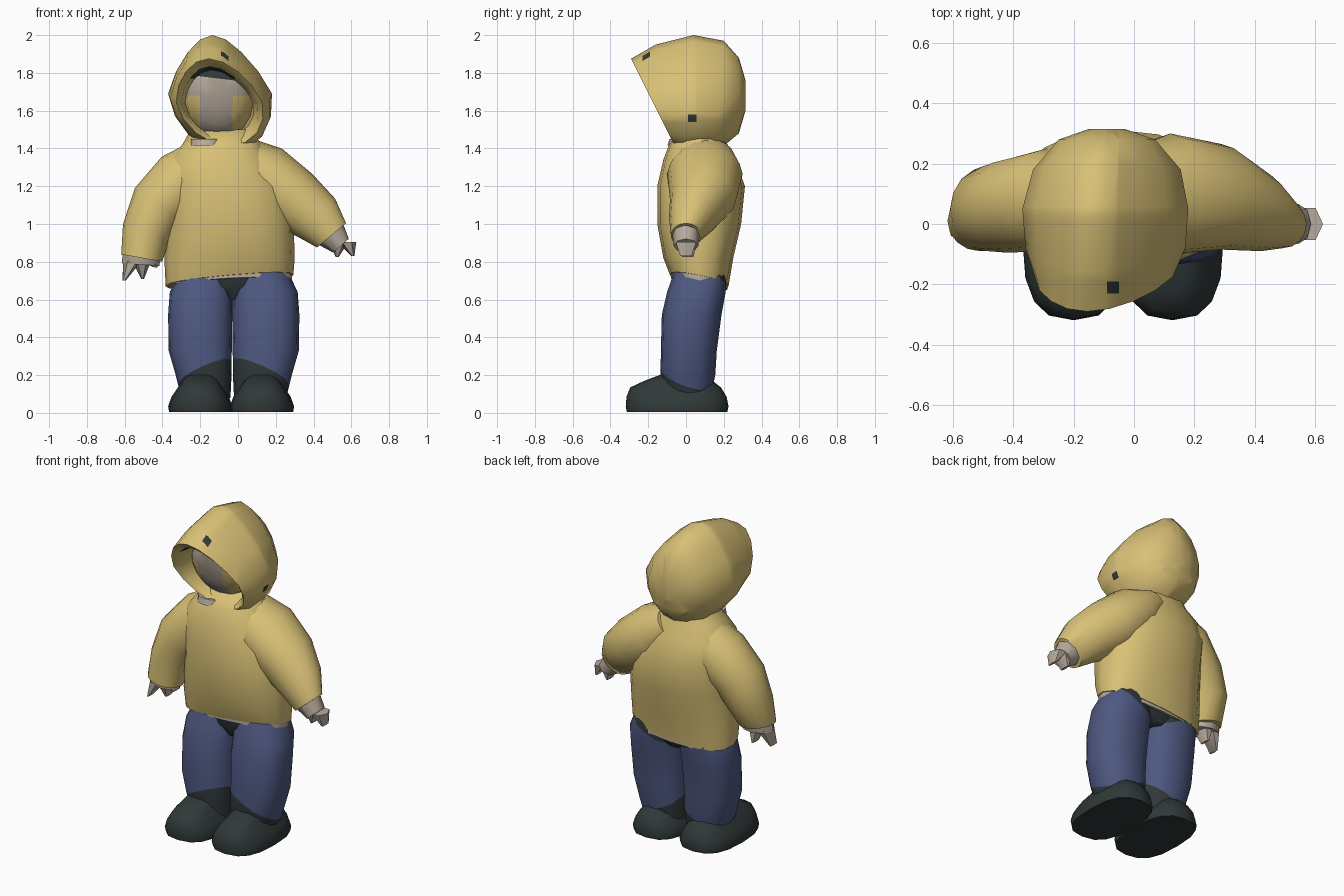
import bpy, bmesh
from math import sin, cos, pi, radians, copysign
from mathutils import Vector

old = bpy.data.objects.get("Cube")
if old:
    bpy.data.objects.remove(old, do_unlink=True)


def material(name, rgb):
    m = bpy.data.materials.new(name)
    m.use_nodes = True
    color = (*rgb, 1)
    m.diffuse_color = color
    m.node_tree.nodes["Principled BSDF"].inputs["Base Color"].default_value = color
    return m


yellow = material("yellow cloth", (0.69, 0.53, 0.18))
blue = material("blue denim", (0.077, 0.098, 0.22))
dark = material("dark leather", (0.03, 0.04, 0.04))
skin = material("pale skin", (0.48, 0.41, 0.34))


def ring(center, u, v, n=16, power=1.0, pinch=0.0):
    """Closed section; pinch narrows the side towards v."""
    out = []
    for i in range(n):
        a = 2 * pi * i / n
        c, s = (copysign(abs(t) ** power, t) for t in (cos(a), sin(a)))
        out.append(Vector(center) + Vector(u) * c * (1 - pinch * max(s, 0)) + Vector(v) * s)
    return out


def loft(name, rings, mats, paint=None, cuts=(), cap_end=True):
    """Skin the rings, cap the ends, score colour borders, then paint."""
    bm = bmesh.new()
    loops = [[bm.verts.new(p) for p in r] for r in rings]
    n = len(loops[0])
    for a, b in zip(loops, loops[1:]):
        for i in range(n):
            j = (i + 1) % n
            bm.faces.new((a[i], a[j], b[j], b[i]))
    bm.faces.new(loops[0])
    if cap_end:
        bm.faces.new(loops[-1])
    for point, normal in cuts:
        bmesh.ops.bisect_plane(bm, geom=bm.verts[:] + bm.edges[:] + bm.faces[:],
                               plane_co=point, plane_no=normal)
    bmesh.ops.recalc_face_normals(bm, faces=bm.faces[:])
    if paint:
        for f in bm.faces:
            f.material_index = paint(f.calc_center_median())
    mesh = bpy.data.meshes.new(name)
    bm.to_mesh(mesh)
    bm.free()
    for m in mats:
        mesh.materials.append(m)
    ob = bpy.data.objects.new(name, mesh)
    bpy.context.collection.objects.link(ob)
    bpy.ops.object.select_all(action="DESELECT")
    ob.select_set(True)
    bpy.context.view_layer.objects.active = ob
    bpy.ops.object.shade_smooth_by_angle(angle=radians(55))


def stack(rows, tilt=(0, 0), **kw):
    """Level rings from rows of x, y, z, half width, half depth."""
    return [ring((x, y, z), (rx, 0, tilt[0]), (0, ry, tilt[1]), **kw)
            for x, y, z, rx, ry in rows]


def limb(rows, **kw):
    """Rings square to a path in the front plane: x, y, z, radius, half depth."""
    pts = [Vector((r[0], 0, r[2])) for r in rows]
    out = []
    for i, (x, y, z, r, ry) in enumerate(rows):
        d = (pts[min(i + 1, len(pts) - 1)] - pts[max(i - 1, 0)]).normalized()
        out.append(ring((x, y, z), (d.z * r, 0, -d.x * r), (0, ry, 0), **kw))
    return out


# Jacket body, with a hem that drops to the back and the right
hem = stack([(-.045, .07, .7, .338, .155)], tilt=(.03, -.03), power=.8)
body = stack([(-.045, .065, .82, .345, .185), (-.04, .07, 1, .335, .222),
              (-.06, .08, 1.2, .32, .232), (-.095, .07, 1.34, .275, .19),
              (-.085, .065, 1.42, .21, .155), (-.09, .08, 1.5, .16, .11)], power=.85)
loft("jacket", hem + body, [yellow])
loft("shirt_hem", stack([(-.04, .07, .684, .327, .15), (-.04, .07, .72, .327, .15)],
                        tilt=(.016, -.03), power=.8), [skin])
loft("shirt_collar", stack([(-.17, -.03, 1.415, .08, .068),
                            (-.17, -.02, 1.45, .08, .068)]), [skin])
loft("waist", stack([(-.03, .07, .6, .07, .1), (-.035, .07, .67, .27, .135),
                     (-.035, .07, .76, .29, .14)], power=.85), [dark])

# Sleeves
loft("right_sleeve", limb([(-.16, .08, 1.34, .13, .14), (-.29, .08, 1.23, .17, .17),
                           (-.42, .06, 1.1, .155, .155), (-.485, .05, .96, .13, .14),
                           (-.51, .01, .82, .11, .1)]), [yellow])
loft("left_sleeve", limb([(0, .1, 1.37, .11, .15), (.12, .1, 1.265, .175, .2),
                          (.29, .09, 1.13, .17, .175), (.42, .04, 1.03, .14, .13),
                          (.495, 0, .94, .1, .08)]), [yellow])

# Hands: a palm and pointed fingers
for side, palm, tips in (
        ("right", [(-.51, .01, .86, .1, .085), (-.515, .01, .785, .1, .07)],
         [(-.603, -.01, .7), (-.505, .03, .71), (-.435, .0, .77)]),
        ("left", [(.475, 0, .965, .095, .074), (.545, 0, .885, .055, .066)],
         [(.608, 0, .83), (.525, .01, .825)])):
    loft(side + "_palm", limb(palm, n=8), [skin])
    x, y, z = palm[1][:3]
    for i, (tx, ty, tz) in enumerate(tips):
        bx = x + (tx - x) * .5
        loft(f"{side}_finger_{i + 1}",
             stack([(bx, y, z + .02, .05, .062), (tx, ty, tz, .008, .035)], n=6), [skin])

# Trouser legs and shoes; first column moves a ring outwards
leg_rows = [(-.03, .01, .08, .13, .12), (-.018, .01, .2, .148, .145),
            (0, .015, .33, .167, .148), (0, .03, .52, .17, .158),
            (-.005, .055, .64, .166, .155), (-.02, .07, .72, .143, .142),
            (-.03, .07, .78, .13, .125)]
shoe_rows = [(-.047, .005, .165, .266), (-.047, .035, .17, .272), (-.05, .085, .152, .265),
             (-.055, .135, .118, .24), (-.04, .17, .095, .18), (-.01, .2, .075, .13)]
for side, s, mid in (("right", -1, -.2), ("left", 1, .147)):
    ankle, ankle_n = Vector((mid, 0, .195)), Vector((s * .45, .35, 1))
    belt, belt_n = Vector((mid, .05, .725)), Vector((-s * .5, .4, 1))

    def leg_paint(p):
        return int((p - ankle).dot(ankle_n) < 0 or (p - belt).dot(belt_n) > 0)

    extra = .008 if s > 0 else 0
    loft(side + "_leg", stack([(mid + s * dx, y, z, rx + extra, ry)
                               for dx, y, z, rx, ry in leg_rows], power=.85),
         [blue, dark], leg_paint, [(ankle, ankle_n), (belt, belt_n)])
    foot = mid if s < 0 else mid - .02
    loft(side + "_shoe", stack([(foot, y, z, rx, ry) for y, z, rx, ry in shoe_rows],
                               power=.75), [dark])

# Hood: from the back of the head to the wide peaked rim
hood = [((-.09, .315, 1.68), .06, (0, 0, .08), .2),
        ((-.09, .28, 1.68), .16, (-.01, 0, .2), .2),
        ((-.09, .18, 1.675), .245, (-.03, .02, .295), .35),
        ((-.095, .05, 1.69), .275, (-.04, -.01, .31), .38),
        ((-.095, -.08, 1.665), .265, (-.05, -.08, .285), .35),
        ((-.1, -.175, 1.645), .228, (-.055, -.115, .23), .22)]
lining = [((-.1, -.02, 1.64), .18, (-.04, -.07, .17), .25),
          ((-.1, -.145, 1.635), .2, (-.05, -.1, .2), .25), hood[-1]]


def hood_rings(rows):
    return [ring(c, (w, 0, 0), v, pinch=p) for c, w, v, p in rows]


# Worn spots on the crown and the left side of the hood
def hood_paint(p):
    crown = -.09 < p.x < -.05 and -.23 < p.y < -.19 and p.z > 1.8
    flank = p.x > .08 and .01 < p.y < .055 and 1.54 < p.z < 1.58
    return int(crown or flank)


spot_cuts = [((x, 0, 0), (1, 0, 0)) for x in (-.09, -.05)]
spot_cuts += [((0, y, 0), (0, 1, 0)) for y in (-.23, -.19, .01, .055)]
spot_cuts += [((0, 0, z), (0, 0, 1)) for z in (1.54, 1.58)]
loft("hood", hood_rings(hood), [yellow, dark], hood_paint, spot_cuts, cap_end=False)
loft("hood_lining", hood_rings(lining), [yellow, dark],
     lambda p: int(p.z > 1.77 and p.y > -.22 and p.x < 0),
     [((0, 0, 1.77), (0, 0, 1))], cap_end=False)

# Face with cloth at the cheeks and a dark brow
brow, brow_n = Vector((-.1, 0, 1.77)), Vector((.12, 0, 1))


def face_paint(p):
    if (p - brow).dot(brow_n) > 0:
        return 2
    return int(p.z < 1.68 and (p.x < -.2 or p.x > -.03))


face = [((-.1, 0, 1.65), .185, .2), ((-.1, -.07, 1.65), .17, .18),
        ((-.1, -.11, 1.655), .11, .13), ((-.1, -.125, 1.655), .05, .06)]
loft("face", [ring(c, (w, 0, 0), (0, -h * .3, h)) for c, w, h in face],
     [skin, yellow, dark], face_paint,
     [(brow, brow_n), ((0, 0, 1.68), (0, 0, 1)),
      ((-.2, 0, 0), (1, 0, 0)), ((-.03, 0, 0), (1, 0, 0))])
